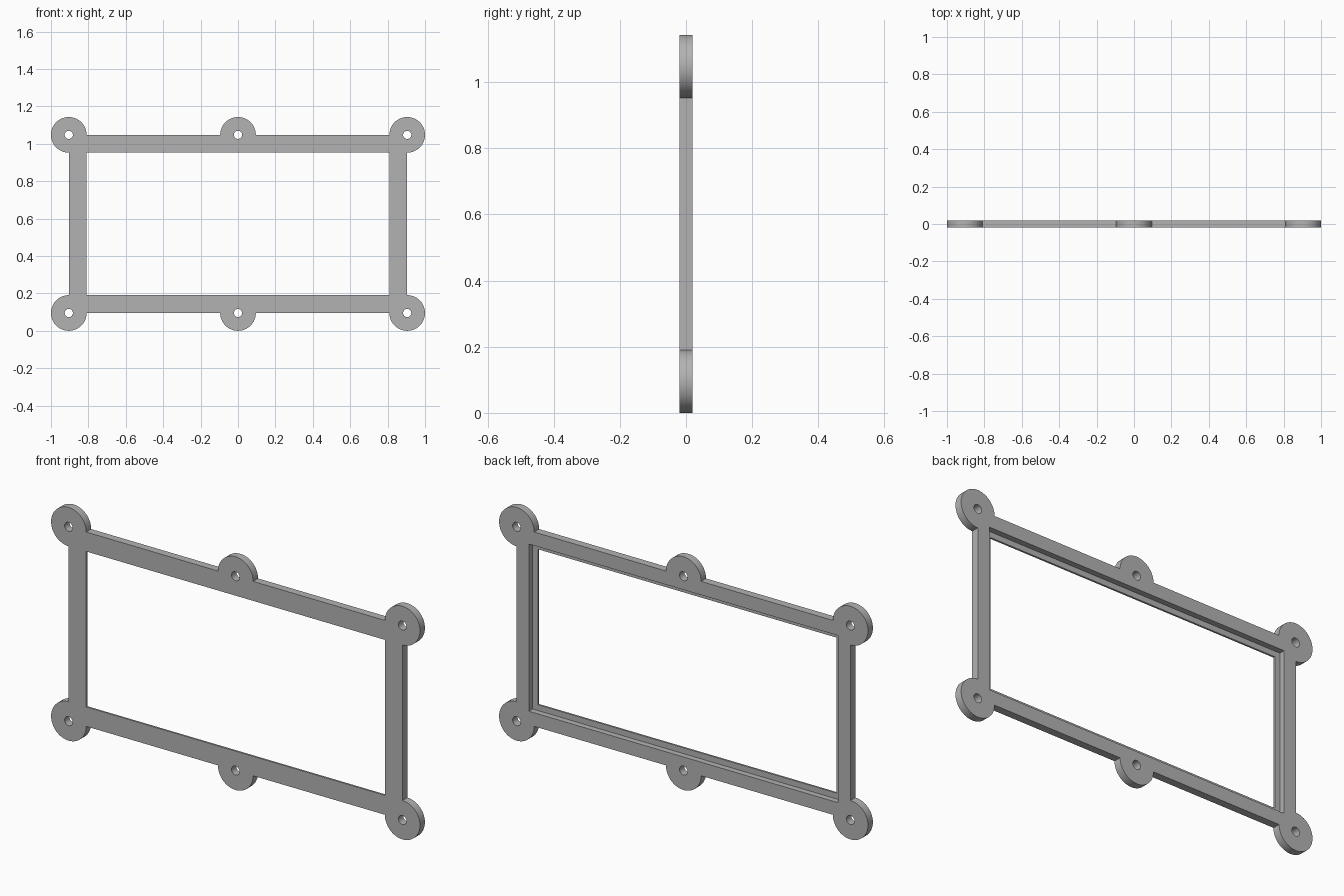
import bpy
from math import pi

if "Cube" in bpy.data.objects:
    bpy.data.objects.remove(bpy.data.objects["Cube"], do_unlink=True)

U = 1 / 105              # one design unit; the frame is 210 units long
THICK = 4 * U
MID_Z = 60 * U
HALF_X, HALF_Z = 95 * U, 50 * U

grey = bpy.data.materials.new("plain grey")
grey.use_nodes = True
colour = (0.45, 0.45, 0.45, 1)
grey.diffuse_color = colour
grey.node_tree.nodes["Principled BSDF"].inputs["Base Color"].default_value = colour


def box(name, half_x, half_z, y0, y1):
    bpy.ops.mesh.primitive_cube_add(size=1, location=(0, (y0 + y1) / 2, MID_Z))
    ob = bpy.context.object
    ob.name = name
    ob.scale = (2 * half_x, y1 - y0, 2 * half_z)
    bpy.ops.object.transform_apply(location=True, rotation=True, scale=True)
    return ob


def disc(name, x, z, radius, depth, sides):
    bpy.ops.mesh.primitive_cylinder_add(vertices=sides, radius=radius, depth=depth,
                                        location=(x, 0, z), rotation=(pi / 2, 0, 0))
    ob = bpy.context.object
    ob.name = name
    bpy.ops.object.transform_apply(location=True, rotation=True, scale=True)
    return ob


def combine(target, tool, operation):
    bpy.ops.object.select_all(action='DESELECT')
    bpy.context.view_layer.objects.active = target
    target.select_set(True)
    mod = target.modifiers.new("combine", 'BOOLEAN')
    mod.operation, mod.solver, mod.object = operation, 'EXACT', tool
    bpy.ops.object.modifier_apply(modifier=mod.name)
    bpy.data.objects.remove(tool, do_unlink=True)


# Rectangular plate with round mounting lugs at the corners and mid-spans
frame = box("mounting_frame", HALF_X, HALF_Z, -THICK / 2, THICK / 2)
lugs = [(x, MID_Z + s * HALF_Z) for x in (-HALF_X, 0, HALF_X) for s in (-1, 1)]
for x, z in lugs:
    combine(frame, disc("lug", x, z, 10 * U, THICK, 64), 'UNION')

# Window opening, and a wider rebate in the back that leaves a thin front lip
combine(frame, box("opening", 85 * U, 40 * U, -THICK, THICK), 'DIFFERENCE')
combine(frame, box("rebate", 88 * U, 43 * U, -THICK / 2 + U, THICK), 'DIFFERENCE')

# Screw holes
for x, z in lugs:
    combine(frame, disc("hole", x, z, 2.3 * U, THICK * 2, 32), 'DIFFERENCE')

frame.data.materials.clear()
frame.data.materials.append(grey)
for poly in frame.data.polygons:
    poly.material_index = 0
bpy.ops.object.shade_smooth_by_angle(angle=pi / 6)
